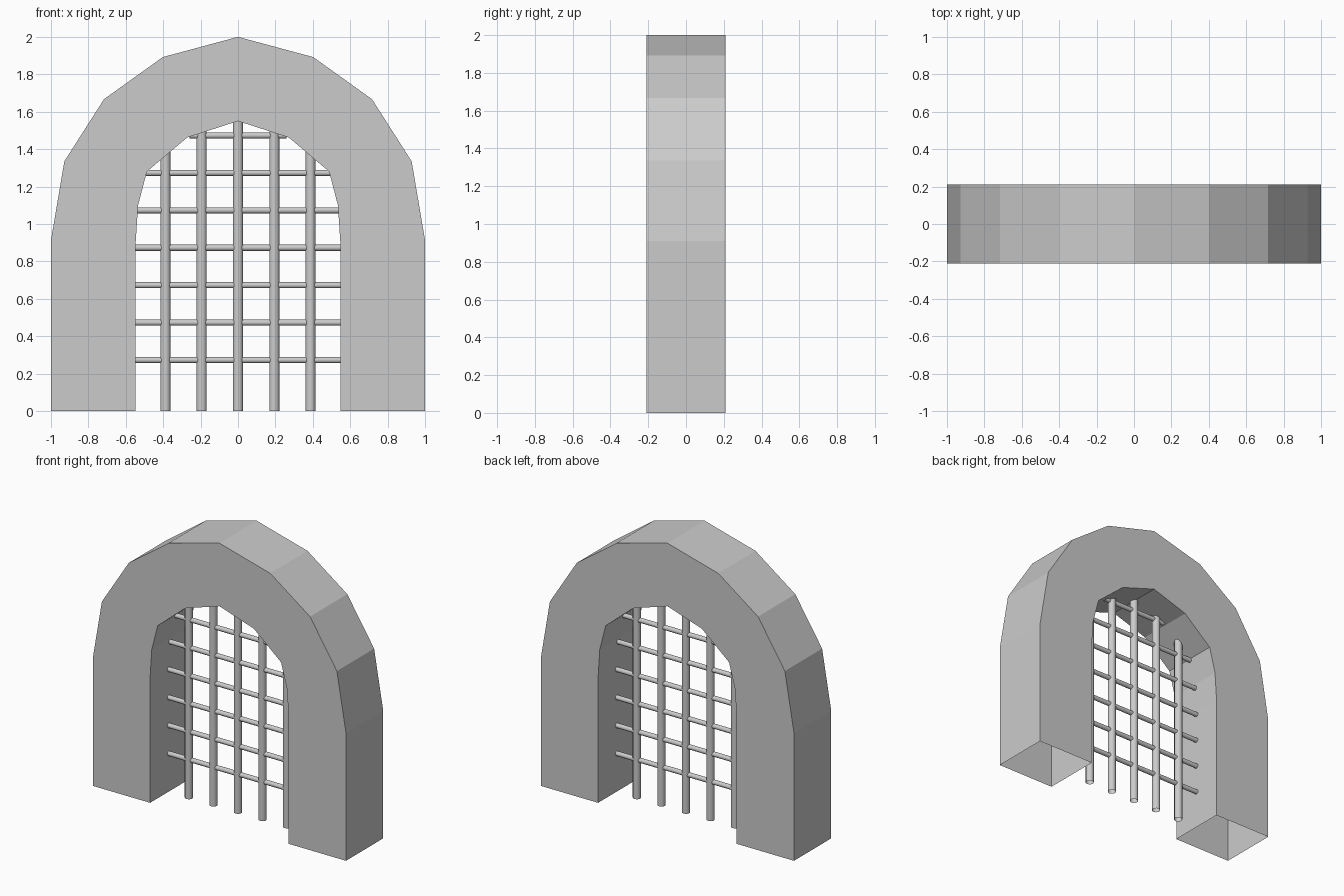
import bpy
import bmesh
from mathutils import Matrix

if "Cube" in bpy.data.objects:
    bpy.data.objects.remove(bpy.data.objects["Cube"])

DEPTH = 0.21
# right half of each arch outline, from the foot to the crown
OUTER = [(1, 0), (1, 0.91), (0.928, 1.335), (0.716, 1.667), (0.402, 1.892), (0, 2)]
INNER = [(0.547, 0), (0.547, 0.90), (0.534, 1.10), (0.487, 1.28), (0.272, 1.462), (0, 1.55)]


def full(half):
    return half + [(-x, z) for x, z in half[-2::-1]]


def finish(name, bm, smooth=False):
    bmesh.ops.recalc_face_normals(bm, faces=bm.faces[:])
    for f in bm.faces:
        f.smooth = smooth
    me = bpy.data.meshes.new(name)
    bm.to_mesh(me)
    bm.free()
    ob = bpy.data.objects.new(name, me)
    bpy.context.collection.objects.link(ob)
    return ob


def lerp_at(value, key, out):
    # read the inner outline at a given x or z
    for a, b in zip(INNER, INNER[1:]):
        lo, hi = sorted((a[key], b[key]))
        if lo <= value <= hi and hi > lo:
            return a[out] + (b[out] - a[out]) * (value - a[key]) / (b[key] - a[key])


def bar(name, radius, length, matrix):
    # open-ended round bar
    bm = bmesh.new()
    bmesh.ops.create_cone(bm, cap_ends=False, segments=10, radius1=radius,
                          radius2=radius, depth=length, matrix=matrix)
    return finish(name, bm, smooth=True)


# stone arch: a closed loop section swept along the outlines, feet left open
bm = bmesh.new()
rings = []
for (ox, oz), (ix, iz) in zip(full(OUTER), full(INNER)):
    section = [(ox, -DEPTH, oz), (ox, DEPTH, oz), (ix, DEPTH, iz), (ix, -DEPTH, iz)]
    rings.append([bm.verts.new(co) for co in section])
for a, b in zip(rings, rings[1:]):
    for i in range(4):
        j = (i + 1) % 4
        bm.faces.new((a[i], a[j], b[j], b[i]))
finish("stone_arch", bm)

# upright bars, running just into the vault
for i in range(5):
    x = -0.388 + i * 0.194
    top = lerp_at(abs(x), 0, 1) + 0.02
    bar(f"upright_bar_{i + 1}", 0.028, top, Matrix.Translation((x, 0, top / 2)))

# cross bars, running just into the side walls
for i in range(7):
    z = 0.273 + i * 0.2
    half = lerp_at(z, 1, 0) + 0.02
    bar(f"cross_bar_{i + 1}", 0.017, 2 * half,
        Matrix.Translation((0, 0, z)) @ Matrix.Rotation(1.5707963, 4, 'Y'))
